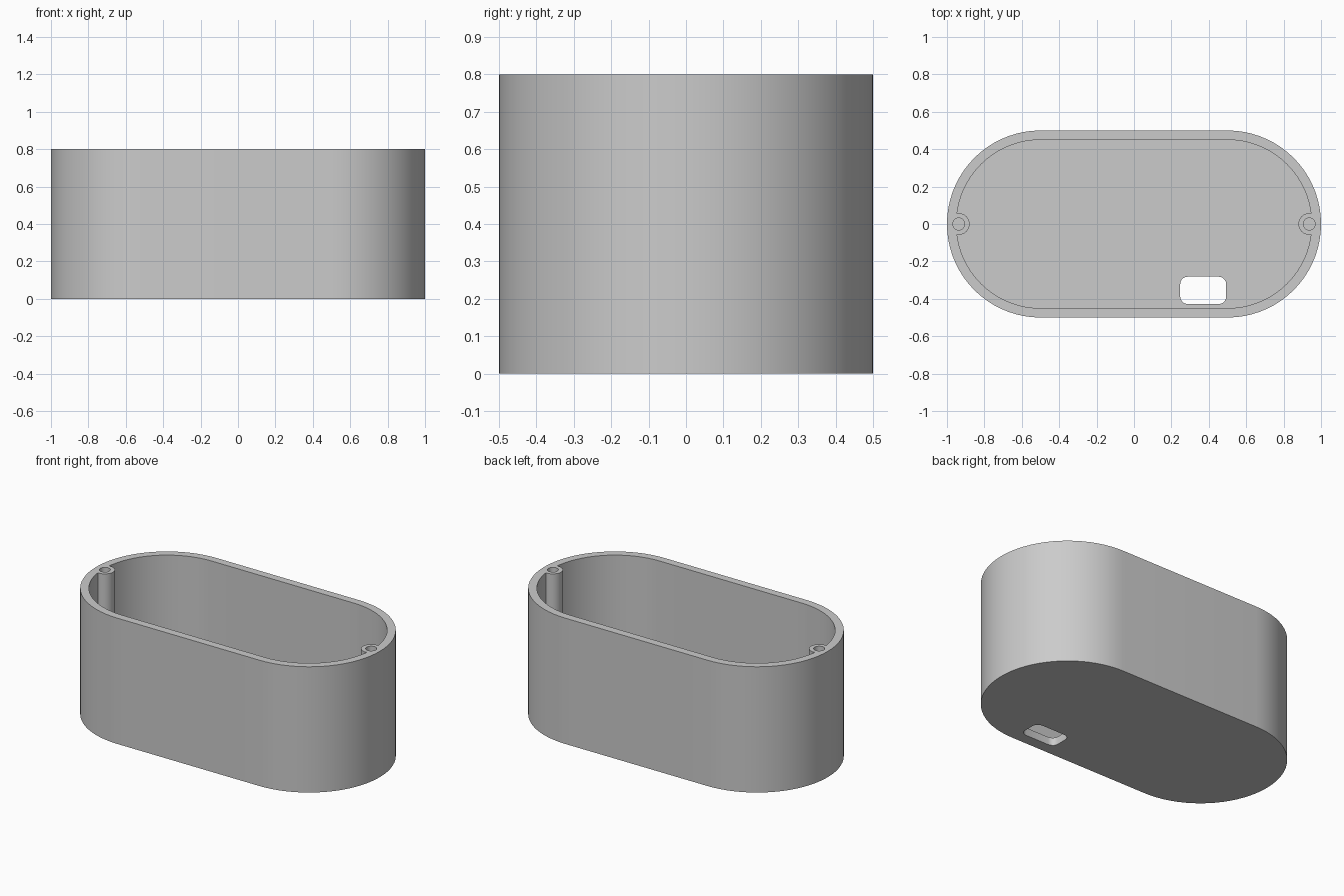
import bpy, bmesh, math

cube = bpy.data.objects.get("Cube")
if cube:
    bpy.data.objects.remove(cube, do_unlink=True)

HEIGHT, FLOOR, WALL = 0.8, 0.05, 0.05
RADIUS, HALF_STRAIGHT = 0.5, 0.5
BOSS_X, BOSS_R, HOLE_R = 0.937, 0.058, 0.032

grey = bpy.data.materials.new("matte grey")
grey.use_nodes = True
colour = (0.6, 0.6, 0.6, 1)
grey.diffuse_color = colour
grey.node_tree.nodes["Principled BSDF"].inputs["Base Color"].default_value = colour


def rounded_outline(half_x, half_y, radius, steps, cx=0, cy=0):
    """Rounded rectangle; collapses to a stadium or circle when the radius allows."""
    points = []
    for quarter, (sx, sy) in enumerate([(1, 1), (-1, 1), (-1, -1), (1, -1)]):
        for i in range(steps + 1):
            a = (quarter + i / steps) * math.pi / 2
            p = (cx + sx * (half_x - radius) + radius * math.cos(a),
                 cy + sy * (half_y - radius) + radius * math.sin(a))
            if not points or math.dist(p, points[-1]) > 1e-5:
                points.append(p)
    if math.dist(points[0], points[-1]) < 1e-5:
        points.pop()
    return points


def prism(name, outline, z0, z1):
    bm = bmesh.new()
    face = bm.faces.new([bm.verts.new((x, y, z0)) for x, y in outline])
    top = bmesh.ops.extrude_face_region(bm, geom=[face])["geom"]
    bmesh.ops.translate(bm, vec=(0, 0, z1 - z0),
                        verts=[g for g in top if isinstance(g, bmesh.types.BMVert)])
    bmesh.ops.recalc_face_normals(bm, faces=bm.faces)
    mesh = bpy.data.meshes.new(name)
    bm.to_mesh(mesh)
    bm.free()
    mesh.materials.append(grey)
    obj = bpy.data.objects.new(name, mesh)
    bpy.context.collection.objects.link(obj)
    return obj


def cut(target, cutter):
    mod = target.modifiers.new("cut", "BOOLEAN")
    mod.operation, mod.solver, mod.object = "DIFFERENCE", "EXACT", cutter
    bpy.context.view_layer.objects.active = target
    bpy.ops.object.modifier_apply(modifier=mod.name)
    bpy.data.objects.remove(cutter, do_unlink=True)


# Outer stadium-shaped body
body = prism("enclosure_body",
             rounded_outline(HALF_STRAIGHT + RADIUS, RADIUS, RADIUS, 18), 0, HEIGHT)

# Cavity, leaving a screw boss at each end
inner = RADIUS - WALL
cavity = prism("cavity_cutter",
               rounded_outline(HALF_STRAIGHT + inner, inner, inner, 18), FLOOR, HEIGHT + 0.1)
for side in (-1, 1):
    cut(cavity, prism("boss_cutter", rounded_outline(
        BOSS_R, BOSS_R, BOSS_R, 8, side * BOSS_X), 0, HEIGHT + 0.2))
cut(body, cavity)

# Screw holes in the bosses
for side in (-1, 1):
    cut(body, prism("hole_cutter", rounded_outline(
        HOLE_R, HOLE_R, HOLE_R, 6, side * BOSS_X), FLOOR, HEIGHT + 0.1))

# Rounded cable slot through the floor
cut(body, prism("slot_cutter", rounded_outline(
    0.123, 0.073, 0.04, 5, 0.37, -0.355), -0.1, FLOOR + 0.1))

# Smooth walls with crisp rims
bpy.ops.object.select_all(action="DESELECT")
body.select_set(True)
bpy.context.view_layer.objects.active = body
bpy.ops.object.shade_smooth_by_angle(angle=math.radians(30))
